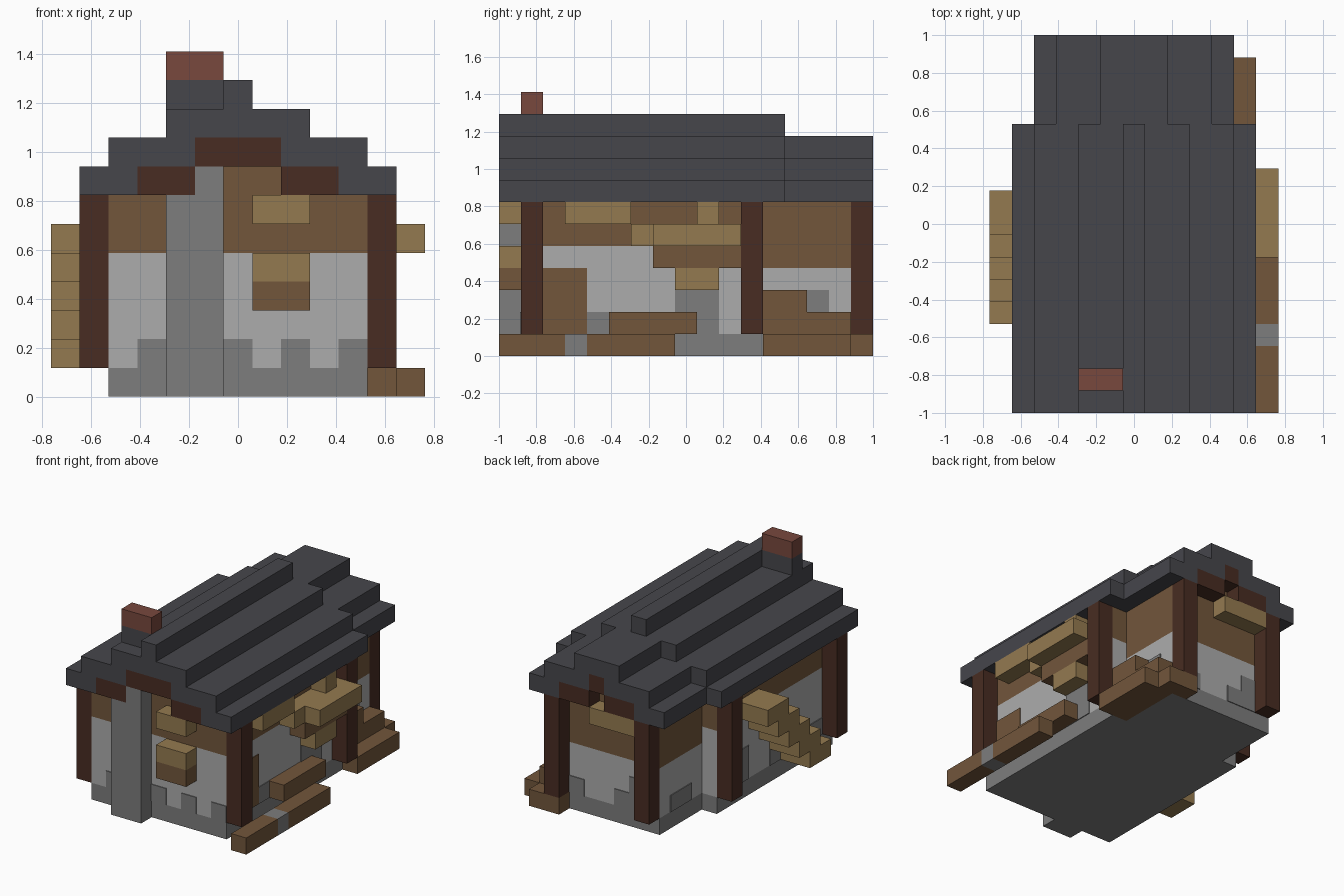
import bpy
import bmesh

UNIT = 2 / 17      # edge of one building block
SKIN = 0.05        # thickness of painted patches, in blocks

cube = bpy.data.objects.get("Cube")
if cube:
    bpy.data.objects.remove(cube, do_unlink=True)


def linear(c):
    c /= 255
    return c / 12.92 if c <= 0.04 else ((c + 0.055) / 1.055) ** 2.4


def material(name, *rgb):
    colour = [linear(c) for c in rgb] + [1]
    mat = bpy.data.materials.new(name)
    mat.use_nodes = True
    mat.diffuse_color = colour
    mat.node_tree.nodes["Principled BSDF"].inputs["Base Color"].default_value = colour
    return mat


plaster = material("pale plaster", 172, 172, 172)
stone = material("grey stone", 125, 125, 125)
slate = material("dark slate", 70, 70, 75)
wood = material("brown wood", 114, 86, 59)
straw = material("tan wood", 148, 122, 80)
beam = material("dark timber", 72, 44, 34)
brick = material("red brick", 120, 72, 61)


def part(name, mat, *boxes, mirror=False):
    """One object made of boxes, each given as x, y and z ranges in blocks."""
    boxes = list(boxes)
    if mirror:
        boxes += [((13 - x[1], 13 - x[0]), y, z) for x, y, z in boxes]
    bm = bmesh.new()
    for x, y, z in boxes:
        verts = bmesh.ops.create_cube(bm, size=1)["verts"]
        for v in verts:
            v.co.x = (x[v.co.x > 0] - 6.5) * UNIT
            v.co.y = (y[v.co.y > 0] - 8.5) * UNIT
            v.co.z = z[v.co.z > 0] * UNIT
    mesh = bpy.data.meshes.new(name)
    bm.to_mesh(mesh)
    bm.free()
    mesh.materials.append(mat)
    obj = bpy.data.objects.new(name, mesh)
    bpy.context.collection.objects.link(obj)
    return obj


# Walls: wide front room and narrower rear room, in horizontal bands
front, front_y = (2, 11), (1, 12)
rear, rear_y = (3, 10), (12, 16)
part("foundation", stone, (front, front_y, (0, 1)), (rear, rear_y, (0, 1)))
part("plaster_walls", plaster, (front, front_y, (1, 5)), (rear, rear_y, (1, 4)))
part("timber_walls", wood, (front, front_y, (5, 7)), (rear, rear_y, (4, 7)))
part("gable_filling", wood,
     ((3, 10), (1, 13), (7, 8)), ((5, 8), (1, 13), (8, 9)),
     ((4, 9), (13, 16), (7, 8)), ((6, 7), (13, 16), (8, 9)))

# Corner posts
part("front_room_posts", beam,
     *[((1, 2), (y, y + 1), (1, 7)) for y in (1, 11)], mirror=True)
part("rear_posts", beam, ((3, 4), (16, 17), (1, 7)), mirror=True)

# Stepped roof shells
part("main_roof", slate,
     ((1, 3), (0, 13), (7, 8)), ((2, 5), (0, 13), (8, 9)),
     ((4, 9), (0, 13), (9, 10)), mirror=True)
part("roof_ridge", slate, ((6, 7), (0, 13), (10, 11)))
part("rear_roof", slate,
     ((2, 4), (13, 17), (7, 8)), ((3, 6), (13, 17), (8, 9)),
     ((5, 8), (13, 17), (9, 10)), mirror=True)

# Gable trim under the roof ends
part("front_gable_trim", beam, ((3, 5), (0, 1), (7, 8)), ((8, 10), (0, 1), (7, 8)),
     ((5, 8), (0, 1), (8, 9)))
part("rear_gable_trim", beam, ((4, 6), (16, 17), (7, 8)), ((7, 9), (16, 17), (7, 8)),
     ((6, 7), (16, 17), (8, 9)))

# Chimney: stone stack on the front wall, slate collar and brick top
part("chimney_stack", stone, ((4, 6), (0, 1), (0, 7)), ((5, 6), (0, 1), (7, 8)))
part("chimney_collar", slate, ((4, 6), (1, 2), (10, 11)))
part("chimney_top", brick, ((4, 6), (1, 2), (11, 12)))

# Irregular stone patches at the foot of the plaster
part("front_stone_patches", stone,
     *[((x, x + 1), (1 - SKIN, 1), (1, 2)) for x in (3, 6, 8, 10)])
part("left_stone_patches", stone,
     ((11, 11 + SKIN), (4, 5), (1, 2)), ((11, 11 + SKIN), (8, 10), (1, 3)),
     ((10, 10 + SKIN), (14, 15), (1, 3)))
part("right_stone_patches", stone,
     ((2 - SKIN, 2), (9, 11), (1, 2)), ((2 - SKIN, 2), (9, 10), (2, 3)),
     ((2 - SKIN, 2), (6, 7), (1, 2)), ((2 - SKIN, 2), (2, 4), (1, 2)),
     ((3 - SKIN, 3), (13, 15), (1, 2)))
part("rear_stone_patches", stone,
     ((4, 5), (16, 16 + SKIN), (1, 3)), ((5, 6), (16, 16 + SKIN), (1, 2)),
     ((8, 9), (16, 16 + SKIN), (1, 2)))
part("side_door", wood, ((11, 11 + SKIN), (2, 4), (1, 4)))

# Window box and awnings
part("front_window_box", wood, ((7, 9), (0, 1), (3, 4)))
part("front_window_box_top", straw, ((7, 9), (0, 1), (4, 5)))
part("front_awning", straw, ((7, 9), (0, 1), (6, 7)))
part("rear_awning", straw, ((4, 7), (16, 17), (6, 7)))
part("side_awning", straw, ((11, 12), (3, 6), (6, 7)), ((11, 12), (9, 10), (6, 7)),
     ((11, 12), (6, 11), (5, 6)), ((12, 13), (7, 11), (5, 6)), ((11, 12), (8, 10), (3, 4)))
part("side_awning_support", wood, ((11, 12), (7, 11), (4, 5)))

# Planks and logs along the left side
part("ground_plank", wood, ((12, 13), (0, 3), (0, 1)), ((12, 13), (4, 8), (0, 1)))
part("ground_plank_stone", stone, ((12, 13), (3, 4), (0, 1)))
part("leaning_log", wood, ((11, 12), (5, 9), (1, 2)))
part("rear_log_pile", wood, ((10, 12), (12, 16), (0, 1)), ((9, 11), (16, 17), (0, 1)),
     ((10, 11), (12, 16), (1, 2)), ((10, 11), (12, 14), (2, 3)))

# Diagonal stair of blocks on the right side
part("side_stair", straw,
     *[((0, 2), (z + 3, z + 5), (z, z + 1)) for z in range(1, 6)])
